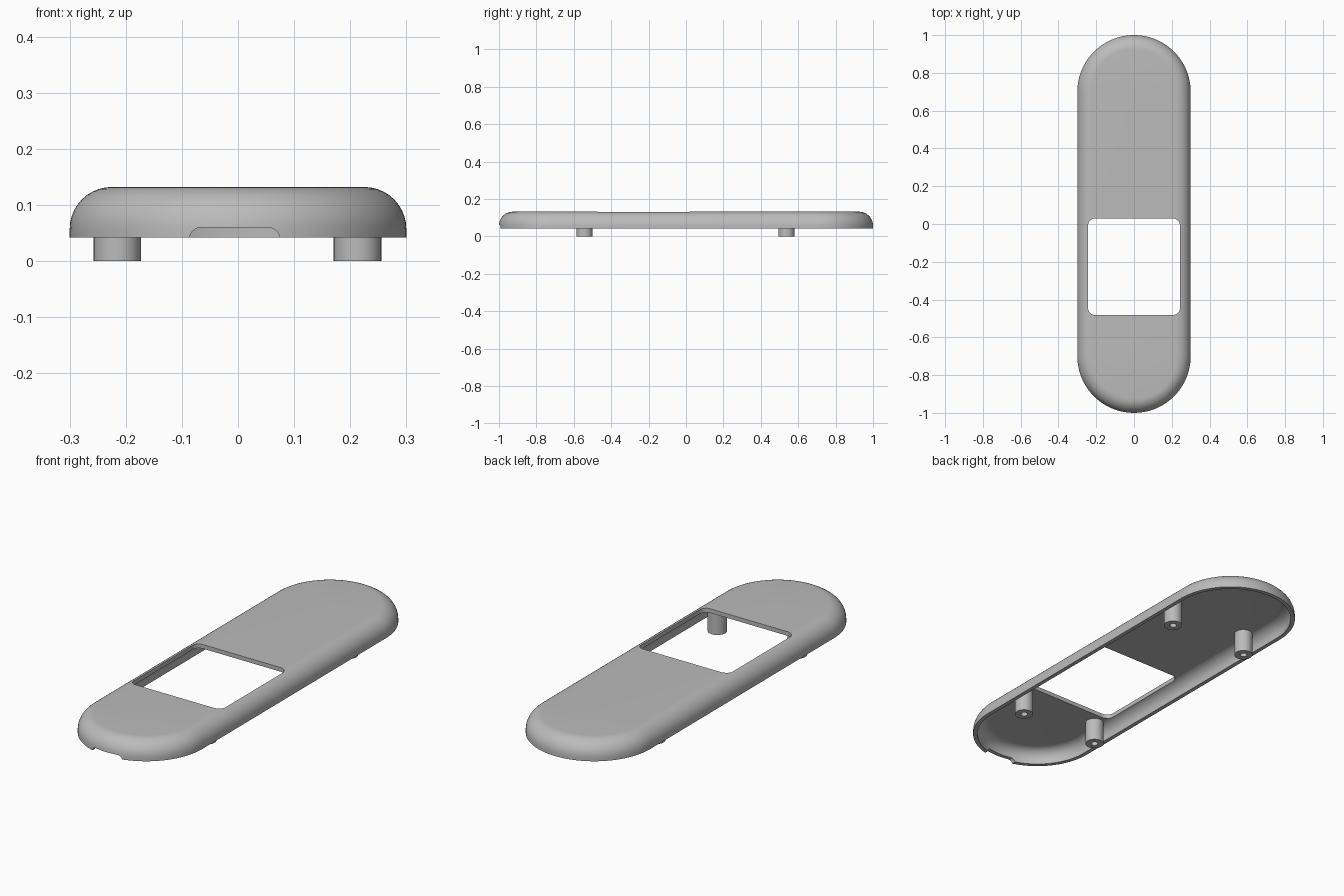
import bpy
import bmesh
from math import pi, sin, cos
from mathutils import Matrix, Vector

default = bpy.data.objects.get("Cube")
if default:
    bpy.data.objects.remove(default, do_unlink=True)

grey = bpy.data.materials.new("light_grey_plastic")
grey.use_nodes = True
colour = (0.5, 0.5, 0.5, 1)
grey.diffuse_color = colour
grey.node_tree.nodes["Principled BSDF"].inputs["Base Color"].default_value = colour

HALF_W, HALF_L, BASE, TOP = 0.3, 1.0, 0.042, 0.132
WALL, FILLET = 0.02, 0.075


def make_object(name, bm):
    bmesh.ops.recalc_face_normals(bm, faces=bm.faces)
    mesh = bpy.data.meshes.new(name)
    bm.to_mesh(mesh)
    bm.free()
    mesh.materials.append(grey)
    obj = bpy.data.objects.new(name, mesh)
    bpy.context.collection.objects.link(obj)
    return obj


def rounded_rect(hx, hy, r, steps):
    """Outline of a rounded rectangle, counter-clockwise."""
    points = []
    for quarter, (sx, sy) in enumerate([(1, 1), (-1, 1), (-1, -1), (1, -1)]):
        for i in range(steps + 1):
            a = (quarter + i / steps) * pi / 2
            points.append((sx * (hx - r) + r * cos(a), sy * (hy - r) + r * sin(a)))
    return points


def loft(name, rings):
    """Skin a stack of rings, with a cap at both ends."""
    bm = bmesh.new()
    loops = [[bm.verts.new(p) for p in ring] for ring in rings]
    for a, b in zip(loops, loops[1:]):
        for i in range(len(a)):
            j = (i + 1) % len(a)
            bm.faces.new((a[i], a[j], b[j], b[i]))
    bm.faces.new(loops[0])
    bm.faces.new(loops[-1])
    bmesh.ops.remove_doubles(bm, verts=bm.verts, dist=1e-6)
    return make_object(name, bm)


def activate(obj):
    bpy.ops.object.select_all(action="DESELECT")
    obj.select_set(True)
    bpy.context.view_layer.objects.active = obj


def smooth(obj):
    activate(obj)
    bpy.ops.object.shade_smooth_by_angle(angle=pi / 6)


def cut(obj, cutter):
    mod = obj.modifiers.new("cut", "BOOLEAN")
    mod.operation = "DIFFERENCE"
    mod.solver = "EXACT"
    mod.object = cutter
    activate(obj)
    bpy.ops.object.modifier_apply(modifier=mod.name)
    bpy.data.objects.remove(cutter, do_unlink=True)


# Hollow cover: outer skin up, then inner skin, as insets of one rounded outline
def skin(inset, radius, top):
    arc = [(inset + radius * (1 - cos(a)), top - radius * (1 - sin(a)))
           for a in (i * pi / 20 for i in range(11))]
    return [(inset, BASE)] + arc


profile = skin(0, FILLET, TOP)[::-1] + skin(WALL, FILLET - WALL, TOP - WALL)
rings = []
for inset, z in profile:
    r = HALF_W - inset
    outline = rounded_rect(r, HALF_L - inset, r, 24)
    # the end arcs meet at the centre line, so drop the repeated points
    outline = [p for i, p in enumerate(outline) if i not in (25, 75)]
    rings.append([(x, y, z) for x, y in outline])
cover = loft("cover", rings)

# Screen window through the top
window = rounded_rect(0.243, 0.255, 0.035, 8)
cut(cover, loft("window_cutter",
                [[(x, y - 0.226, z) for x, y in window] for z in (0.07, 0.2)]))

# Cable notch in the front lower rim
notch = rounded_rect(0.081, 0.04, 0.022, 6)
cut(cover, loft("notch_cutter",
                [[(x - 0.006, y, z + 0.02) for x, z in notch] for y in (-1.1, -0.9)]))
smooth(cover)

# Screw posts with blind holes
post_profile = [(0.0425, 0.117), (0.0425, 0), (0.016, 0), (0.016, 0.09)]
for side, x in (("left", 0.213), ("right", -0.215)):
    for end, y in (("front", -0.543), ("back", 0.537)):
        circle = [(cos(i * pi / 16), sin(i * pi / 16)) for i in range(32)]
        post = loft(f"{end}_{side}_screw_post",
                    [[(r * c, r * s, z) for c, s in circle] for r, z in post_profile])
        post.location = (x, y, 0)
        smooth(post)
